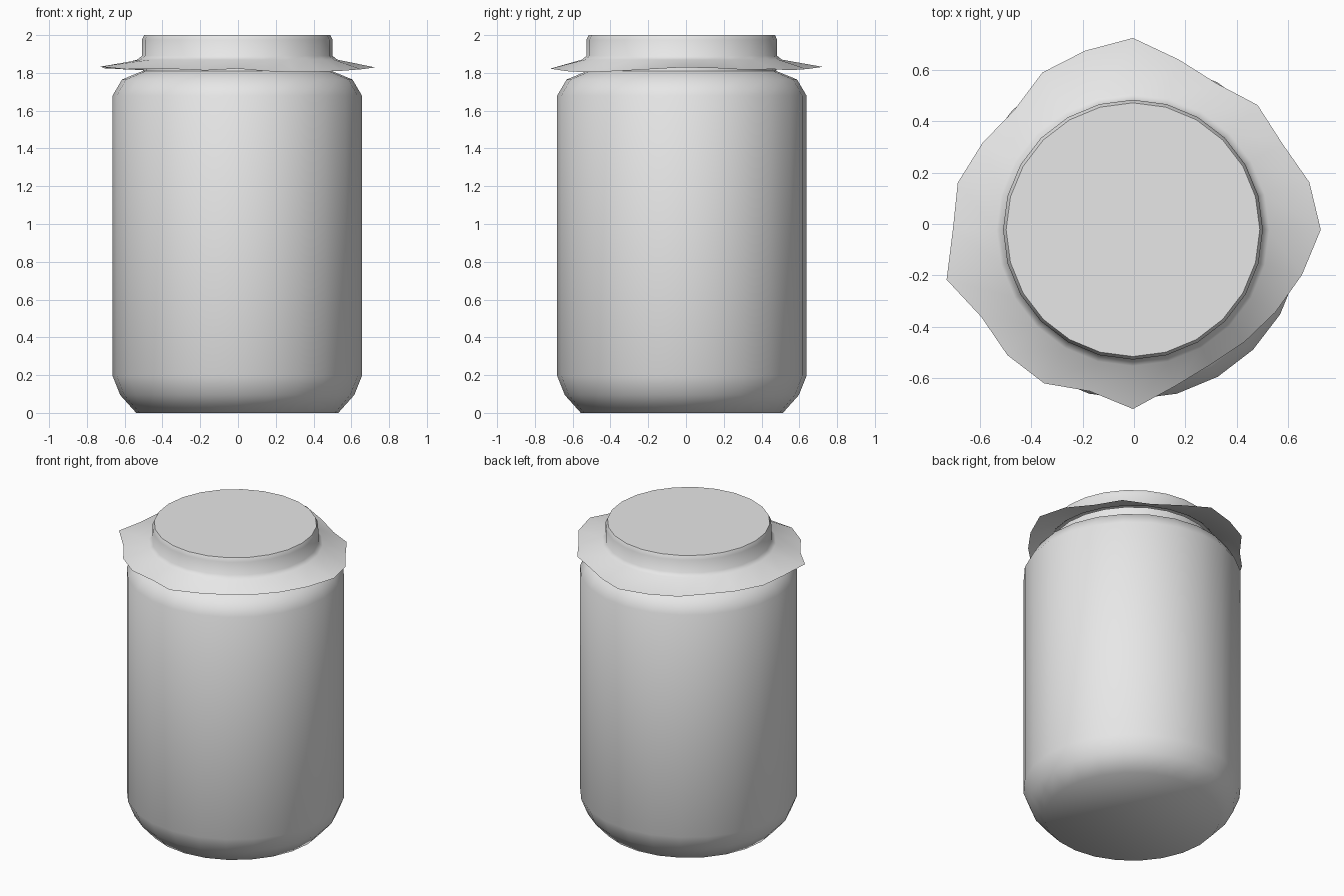
import bpy
import bmesh
from math import sin, cos, radians, tau

cube = bpy.data.objects.get("Cube")
if cube:
    bpy.data.objects.remove(cube, do_unlink=True)

SIDES = 24
CENTRE = (-0.004, -0.022, 0)

grey = bpy.data.materials.new("light_grey")
grey.use_nodes = True
grey.diffuse_color = (0.8, 0.8, 0.8, 1)
grey.node_tree.nodes["Principled BSDF"].inputs["Base Color"].default_value = (0.8, 0.8, 0.8, 1)


def ring(bm, radius, height):
    """Ring of vertices; radius and height are functions of the side index."""
    return [bm.verts.new((radius(i) * cos(tau * i / SIDES),
                          radius(i) * sin(tau * i / SIDES), height(i)))
            for i in range(SIDES)]


def lathe(name, profile, hem=None, cap_bottom=True):
    """Turn (radius, z) points from bottom to top, with an optional uneven hem."""
    bm = bmesh.new()
    rings = [ring(bm, lambda i: r, lambda i: z) for r, z in profile]
    if hem:
        # Short parts of the hem hang slightly lower
        rings.insert(0, ring(bm, lambda i: hem[i],
                             lambda i: 1.805 + 0.2 * (hem[i] - 0.61)))
    for low, high in zip(rings, rings[1:]):
        for i in range(SIDES):
            j = (i + 1) % SIDES
            bm.faces.new((low[i], low[j], high[j], high[i]))
    bm.faces.new(rings[-1])
    if cap_bottom:
        bm.faces.new(rings[0][::-1])
    mesh = bpy.data.meshes.new(name)
    bm.to_mesh(mesh)
    bm.free()
    mesh.materials.append(grey)
    obj = bpy.data.objects.new(name, mesh)
    obj.location = CENTRE
    bpy.context.collection.objects.link(obj)
    bpy.ops.object.select_all(action='DESELECT')
    obj.select_set(True)
    bpy.context.view_layer.objects.active = obj
    bpy.ops.object.shade_smooth_by_angle(angle=radians(55))
    return obj


# Jar with rounded base, shoulder and neck
lathe("jar_body", [(0.535, 0), (0.62, 0.095), (0.66, 0.195), (0.66, 1.68),
                   (0.61, 1.765), (0.5, 1.81), (0.495, 1.88)])

# Cloth cover drawn over the lid, with an uneven open skirt
hem = [0.73, 0.71, 0.67, 0.685, 0.655, 0.685, 0.745, 0.72,
       0.705, 0.655, 0.675, 0.705, 0.70, 0.75, 0.68, 0.69,
       0.69, 0.65, 0.697, 0.63, 0.605, 0.615, 0.64, 0.68]
lathe("cloth_cover", [(0.53, 1.87), (0.505, 1.89), (0.505, 1.975), (0.493, 2)],
      hem=hem, cap_bottom=False)
